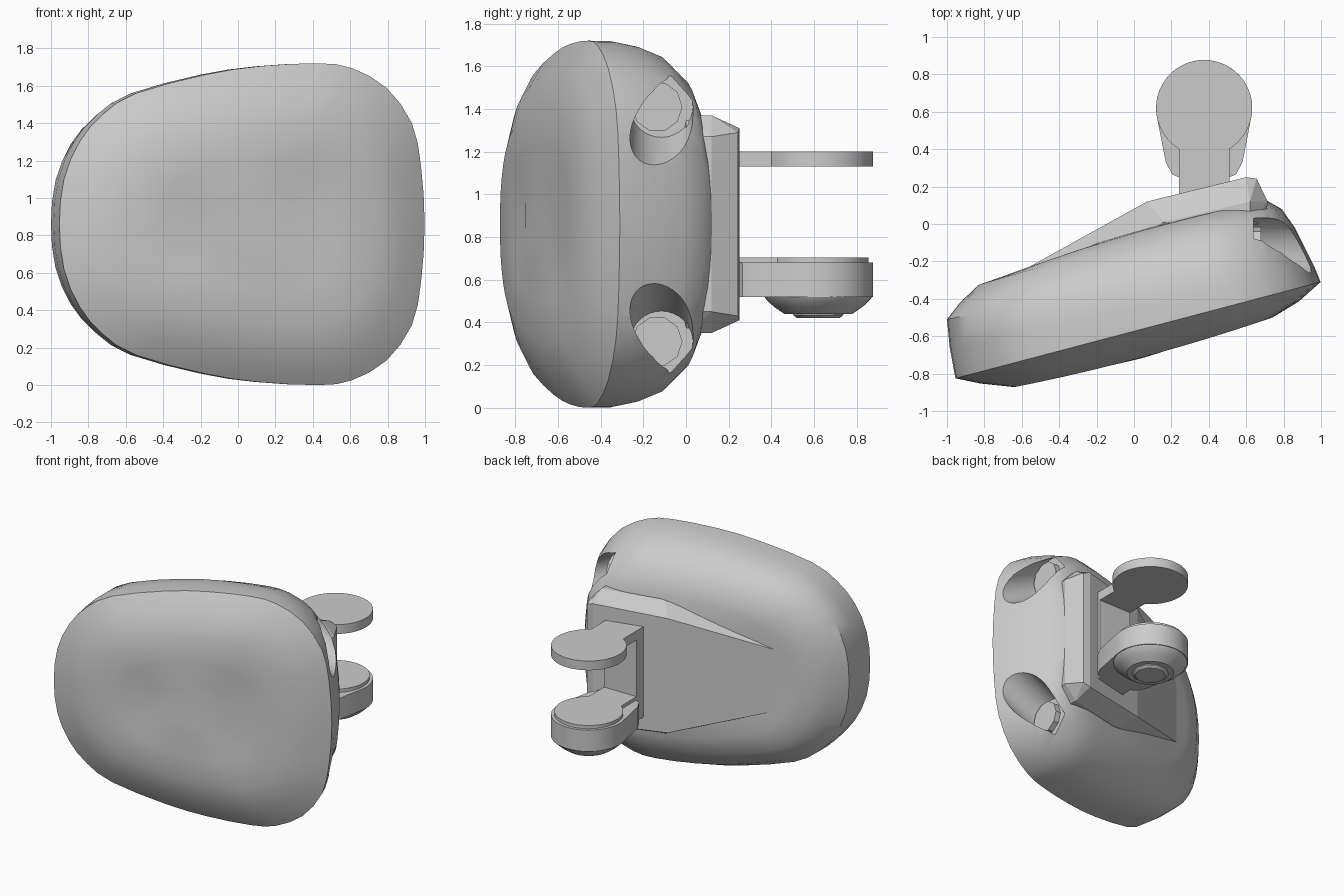
import bpy, bmesh, math
from mathutils import Vector

if "Cube" in bpy.data.objects:
    bpy.data.objects.remove(bpy.data.objects["Cube"])

ZC = 0.86  # mirror height of the pad


def make(name, bm, smooth=True, angle=35):
    bmesh.ops.recalc_face_normals(bm, faces=bm.faces[:])
    me = bpy.data.meshes.new(name)
    bm.to_mesh(me)
    bm.free()
    ob = bpy.data.objects.new(name, me)
    bpy.context.collection.objects.link(ob)
    if smooth:
        smooth_edges(ob, angle)
    return ob


def smooth_edges(ob, angle=35):
    bpy.ops.object.select_all(action='DESELECT')
    ob.select_set(True)
    bpy.context.view_layer.objects.active = ob
    bpy.ops.object.shade_smooth_by_angle(angle=math.radians(angle))


def loft(name, rings, smooth=True, angle=35):
    bm = bmesh.new()
    loops = [[bm.verts.new(p) for p in r] for r in rings]
    n = len(loops[0])
    for a, b in zip(loops, loops[1:]):
        for i in range(n):
            j = (i + 1) % n
            bm.faces.new((a[i], a[j], b[j], b[i]))
    bm.faces.new(loops[0])
    bm.faces.new(loops[-1])
    return make(name, bm, smooth, angle)


def catmull(pts):
    """Doubles the points of a closed outline along a smooth curve."""
    out, n = [], len(pts)
    for i in range(n):
        a, b, c, d = (Vector(pts[(i + k) % n]) for k in (-1, 0, 1, 2))
        out += [b, (9 * (b + c) - a - d) / 16]
    return out


# Pad outline seen from the front: upper half, then mirrored
upper = [(-1, .86), (-.975, 1.1), (-.89, 1.3), (-.76, 1.45), (-.58, 1.56), (-.2, 1.66),
         (.1, 1.705), (.42, 1.72), (.6, 1.695), (.79, 1.59), (.93, 1.4), (.98, 1.17), (1, .86)]
lower = [(x, 2 * ZC - z) for x, z in upper[-2:0:-1]]
outline = [((p.x + 1) / 2, p.y - ZC) for p in catmull(upper + lower)]

# Pad rings front to back: left end, right end, height scale, bulge
sections = [
    ((-.20, -.754), (.30, -.616), .22, -.03),
    ((-.40, -.812), (.52, -.556), .42, -.025),
    ((-.64, -.872), (.74, -.50), .63, -.025),
    ((-.82, -.853), (.88, -.415), .85, -.015),
    ((-.955, -.825), (.998, -.31), 1, 0),
    ((-.985, -.66), (.965, -.23), .998, 0),
    ((-1, -.51), (.915, -.13), .97, 0),
    ((-.93, -.42), (.86, -.02), .915, .01),
    ((-.83, -.325), (.79, .08), .79, .02),
    ((-.70, -.28), (.71, .125), .62, .03),
    ((-.45, -.20), (.50, .075), .40, .03),
    ((-.20, -.125), (.28, .012), .2, .03),
]
rings = []
for (x0, y0), (x1, y1), s, b in sections:
    rings.append([(x0 + (x1 - x0) * t, y0 + (y1 - y0) * t + b * 4 * t * (1 - t), ZC + s * h)
                  for t, h in outline])
pad = loft("pad_body", rings, smooth=False)


def ring_x(x, y, z, r, n):
    return [(x, y + r * math.cos(2 * math.pi * i / n), z + r * math.sin(2 * math.pi * i / n))
            for i in range(n)]


# Two slanted bores in the right end, each with a bolt at the bottom
for side, tag in ((1, "upper"), (-1, "lower")):
    cut = loft("bore_cutter", [ring_x(.64, -.115, ZC + side * .555, .148, 32),
                               ring_x(1.1, -.115, ZC + side * .325, .148, 32)], smooth=False)
    cut.hide_render = True
    mod = pad.modifiers.new("bore", 'BOOLEAN')
    mod.operation, mod.solver, mod.object = 'DIFFERENCE', 'EXACT', cut
    bpy.context.view_layer.objects.active = pad
    bpy.ops.object.modifier_apply(modifier=mod.name)
    bpy.data.objects.remove(cut)
    loft(tag + "_bolt", [ring_x(x, -.135, ZC + side * .55, .118, 10) for x in (.62, .68)], False)
smooth_edges(pad, 38)

# Wedge-shaped mounting plate: convex block of mirrored points (x, y, half height)
bm = bmesh.new()
for x, y, h in [(-.58, -.24, .23), (-.55, -.36, .23), (.07, .12, .43), (.60, .25, .45),
                (.655, .243, .43), (.715, .12, .41), (.70, 0, .41), (.16, .01, .50),
                (.62, .12, .51), (.62, 0, .51)]:
    for s in (1, -1):
        bm.verts.new((x, y, ZC + s * h))
bmesh.ops.convex_hull(bm, input=bm.verts[:])
bmesh.ops.dissolve_limit(bm, angle_limit=math.radians(2), verts=bm.verts[:], edges=bm.edges[:])
make("mounting_plate", bm, smooth=False)

# Hinge: discs on arms, all sharing one pivot
CX, CY = .375, .62


def lug(name, r, neck, z0, z1):
    """Disc outline running into a neck, given as (half width, y) points."""
    w, y = neck[0]
    start = math.asin(min(1, w / r)) if y > CY - r else math.radians(80)
    n = 48
    pts = []
    for i in range(n + 1):
        a = -math.pi / 2 + start + (2 * math.pi - 2 * start) * i / n
        pts.append((CX + r * math.cos(a), CY + r * math.sin(a)))
    pts += [(CX - w, y) for w, y in neck] + [(CX + w, y) for w, y in reversed(neck)]
    loft(name, [[(x, y, z) for x, y in pts] for z in (z0, z1)])


lug("upper_lug", .257, [(.135, .38), (.135, .14)], 1.13, 1.2)
lug("lower_lug_cap", .235, [(.135, .40), (.135, .14)], .67, .705)
lug("lower_lug", .257, [(.205, .33), (.17, .265), (.135, .25), (.135, .14)], .52, .68)

# Spine between the two arms
bm = bmesh.new()
bmesh.ops.create_cube(bm, size=1)
for v in bm.verts:
    v.co = (CX + .27 * v.co.x, .17 + .15 * v.co.y, ZC + .68 * v.co.z)
make("hinge_spine", bm, smooth=False)


def turned(name, profile, n):
    loft(name, [[(CX + r * math.cos(2 * math.pi * i / n), CY + r * math.sin(2 * math.pi * i / n), z)
                 for i in range(n)] for r, z in profile])


# Domed underside and nut of the lower hinge
turned("hinge_dome", [(.255, .525), (.245, .508), (.21, .475), (.16, .44)], 40)
turned("hinge_nut", [(.125, .45), (.125, .435), (.105, .42)], 10)
